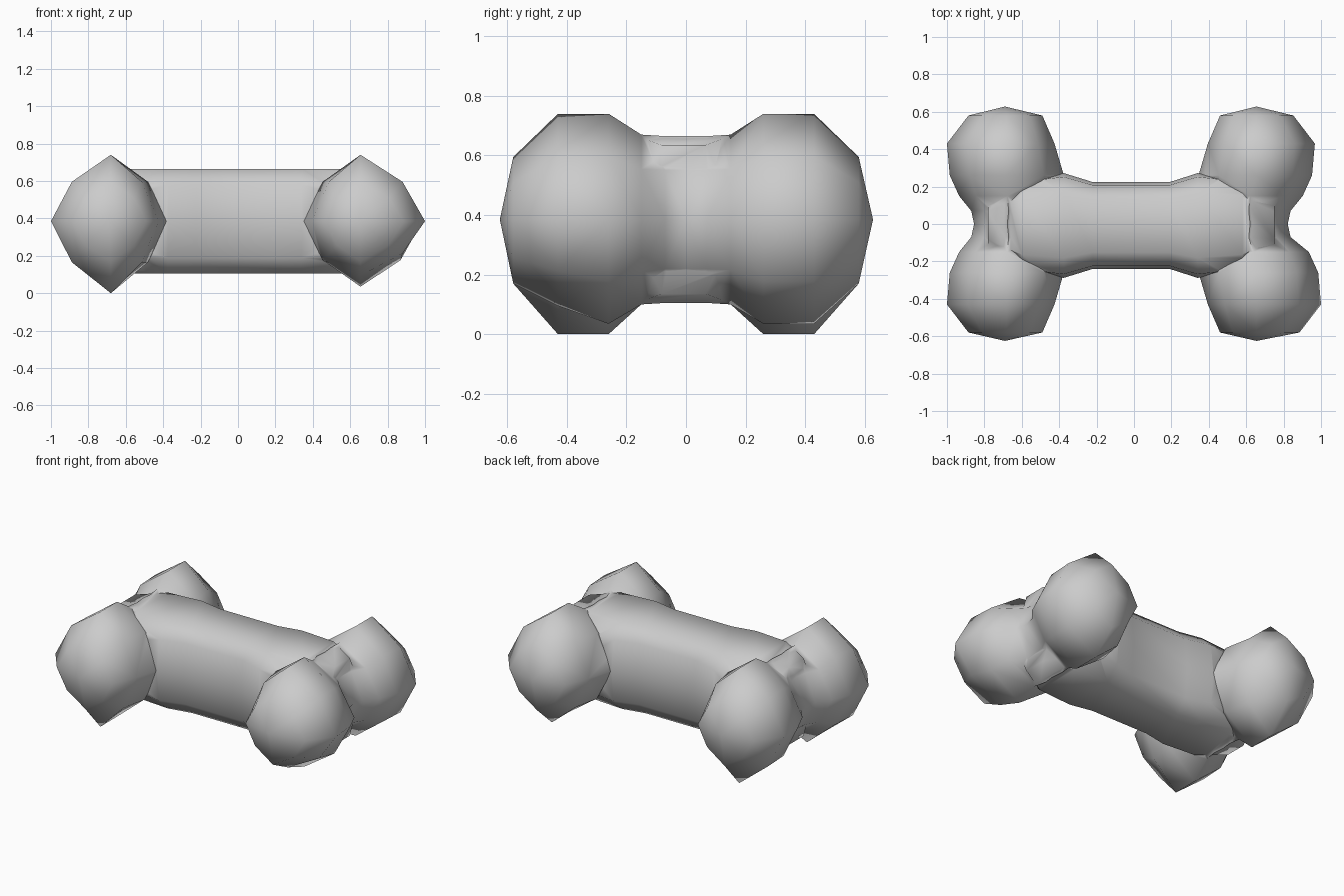
import bpy, bmesh, math

if "Cube" in bpy.data.objects:
    bpy.data.objects.remove(bpy.data.objects["Cube"])

MID_Z = 0.385


def loft(name, rings, poles=None):
    """Skin equal-sized vertex rings, closing the ends with poles or flat caps."""
    bm = bmesh.new()
    vs = [[bm.verts.new(p) for p in r] for r in rings]
    n = len(vs[0])
    for a, b in zip(vs, vs[1:]):
        for i in range(n):
            j = (i + 1) % n
            bm.faces.new((a[i], a[j], b[j], b[i]))
    for k, r in enumerate((vs[0], vs[-1])):
        if poles:
            p = bm.verts.new(poles[k])
            for i in range(n):
                bm.faces.new((r[i], r[(i + 1) % n], p))
        else:
            bm.faces.new(r)
    bmesh.ops.triangulate(bm, faces=bm.faces[:])
    bmesh.ops.recalc_face_normals(bm, faces=bm.faces[:])
    me = bpy.data.meshes.new(name)
    bm.to_mesh(me)
    bm.free()
    ob = bpy.data.objects.new(name, me)
    bpy.context.collection.objects.link(ob)
    return ob


# Half profile of a knobbed end: y, outer x, inner x, height up, height down
PROFILE = [(0, .855, .50, .28, .28), (.07, .87, .47, .28, .28),
           (.15, .935, .42, .285, .285), (.26, .985, .375, .355, .385),
           (.43, 1.0, .425, .355, .385), (.58, .885, .49, .21, .215)]


def knob_ring(side, sy, row):
    y, outer, inner, up, down = row
    if side > 0:
        inner -= .03
        if sy > 0 or y < .1:
            outer -= .033
        if y > .2:
            down = min(down, .35)
        if sy < 0 and y == .43:
            down = .29
    mid = .68 if y > .2 else (outer + inner) / 2
    if side > 0:
        mid -= .025
    pts = []
    for k in range(8):
        a = k * math.pi / 4
        c, s = math.cos(a), math.sin(a)
        # diagonal corners are pulled in slightly
        f = .92 if k % 2 else 1
        g = .84 if k % 2 else 1
        x = mid + c * f * ((outer - mid) if c > 0 else (mid - inner))
        z = MID_Z + s * g * (up if s > 0 else min(down, .37) if k % 2 else down)
        pts.append((side * x, sy * y, z))
    return pts


def knob_pair(name, side):
    rows = [(-1, r) for r in PROFILE[:0:-1]] + [(1, r) for r in PROFILE]
    px = side * (.69 if side < 0 else .655)
    return loft(name, [knob_ring(side, s, r) for s, r in rows],
                [(px, -.625, MID_Z), (px, .628, MID_Z)])


# Shaft: flat-topped rounded section flaring into the knobs
def shaft_ring(x, w, h):
    half = [(w * .62, h), (w * .93, h * .7), (w, 0), (w * .93, -h * .7), (w * .62, -h)]
    return [(x, y - .008, MID_Z + z) for y, z in half + [(-y, z) for y, z in half[::-1]]]


stations = [(-.78, .12), (-.60, .25), (-.375, .28), (-.22, .232),
            (.19, .232), (.34, .28), (.58, .25), (.75, .12)]
bone = loft("bone", [shaft_ring(x, w, .28 if abs(x) < .7 else .25) for x, w in stations])

# Fuse the knobbed ends to the shaft
for name, side in (("left_end", -1), ("right_end", 1)):
    end = knob_pair(name, side)
    m = bone.modifiers.new("fuse_" + name, 'BOOLEAN')
    m.operation = 'UNION'
    m.solver = 'EXACT'
    m.object = end
    bpy.context.view_layer.objects.active = bone
    bone.select_set(True)
    bpy.ops.object.modifier_apply(modifier=m.name)
    bpy.data.objects.remove(end, do_unlink=True)

bpy.context.view_layer.objects.active = bone
bone.select_set(True)
bpy.ops.object.shade_smooth_by_angle(angle=math.radians(70))
